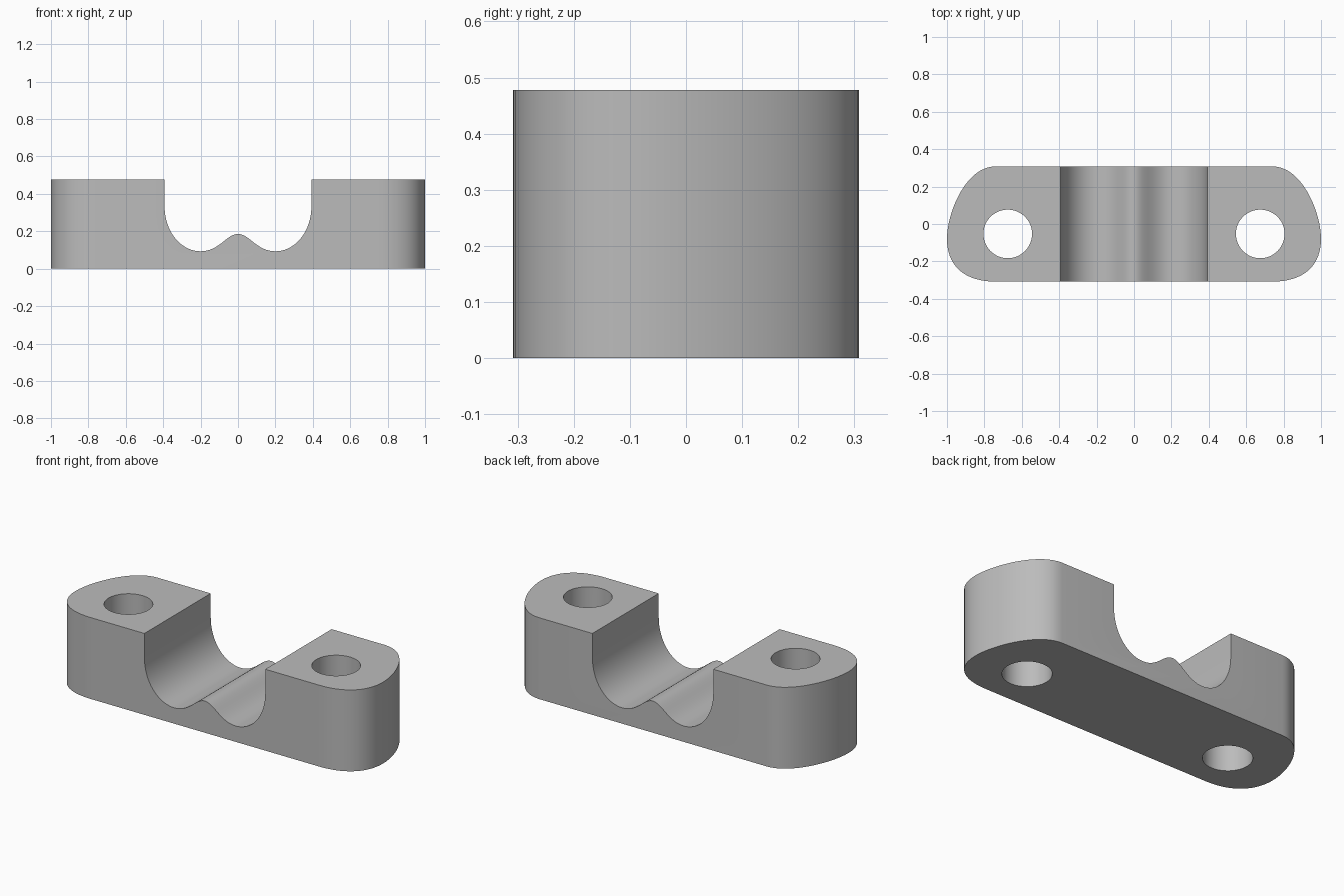
import bpy
import bmesh
from mathutils import Vector, Matrix
from mathutils.geometry import interpolate_bezier

cube = bpy.data.objects.get("Cube")
if cube:
    bpy.data.objects.remove(cube)

HEIGHT = 0.478
HALF_DEPTH = 0.308

grey = bpy.data.materials.new("plain grey")
grey.use_nodes = True
colour = (0.5, 0.5, 0.5, 1)
grey.diffuse_color = colour
grey.node_tree.nodes["Principled BSDF"].inputs["Base Color"].default_value = colour


def curve(points, steps):
    """Points along one cubic curve: start, handle, handle, end."""
    return list(interpolate_bezier(*[Vector((a, b)) for a, b in points], steps))


def mirrored(half):
    """Close a right-hand half outline with its left-hand mirror image."""
    left = [Vector((-p.x, p.y)) for p in reversed(half) if p.x > 0.0001]
    return half + left


def prism(name, outline, place, sweep):
    """Extrude a closed 2D outline along the sweep vector."""
    bm = bmesh.new()
    face = bm.faces.new([bm.verts.new(place(p)) for p in outline])
    result = bmesh.ops.extrude_face_region(bm, geom=[face])
    moved = [v for v in result["geom"] if isinstance(v, bmesh.types.BMVert)]
    bmesh.ops.translate(bm, verts=moved, vec=sweep)
    bmesh.ops.recalc_face_normals(bm, faces=bm.faces)
    return finish(name, bm)


def finish(name, bm):
    mesh = bpy.data.meshes.new(name)
    bm.to_mesh(mesh)
    bm.free()
    mesh.materials.append(grey)
    obj = bpy.data.objects.new(name, mesh)
    bpy.context.collection.objects.link(obj)
    return obj


def cut(target, cutter):
    """Subtract the cutter for good, then remove it."""
    cutter.hide_render = True
    mod = target.modifiers.new("cut", "BOOLEAN")
    mod.operation = "DIFFERENCE"
    mod.solver = "EXACT"
    mod.object = cutter
    bpy.context.view_layer.objects.active = target
    bpy.ops.object.modifier_apply(modifier=mod.name)
    bpy.data.objects.remove(cutter)


# Block with asymmetrically rounded ends
back_round = curve([(0.74, HALF_DEPTH), (0.9, HALF_DEPTH), (1, 0.06), (1, -0.08)], 18)
front_round = curve([(1, -0.08), (1, -0.22), (0.91, -HALF_DEPTH), (0.74, -HALF_DEPTH)], 18)
clamp = prism("clamp_block", mirrored(back_round + front_round[1:]),
              lambda p: (p.x, p.y, 0), (0, 0, HEIGHT))

# Double trough with a rounded ridge between
ridge = curve([(0, 0.186), (0.06, 0.186), (0.1, 0.093), (0.2, 0.093)], 18)
wall = curve([(0.2, 0.093), (0.3, 0.093), (0.393, 0.19), (0.393, 0.34)], 18)
trough = mirrored(ridge + wall[1:] + [Vector((0.393, 0.6))])
cut(clamp, prism("trough_cutter", trough, lambda p: (p.x, -0.5, p.y), (0, 1, 0)))

# Bolt holes
for side in (-1, 1):
    bm = bmesh.new()
    bmesh.ops.create_cone(bm, cap_ends=True, segments=48, radius1=0.13, radius2=0.13,
                          depth=2, matrix=Matrix.Translation((side * 0.675, -0.053, 0)))
    cut(clamp, finish("bolt_hole_cutter", bm))

# Smooth curved walls, crisp rims
bpy.ops.object.select_all(action="DESELECT")
clamp.select_set(True)
bpy.context.view_layer.objects.active = clamp
bpy.ops.object.shade_smooth_by_angle(angle=0.6)
